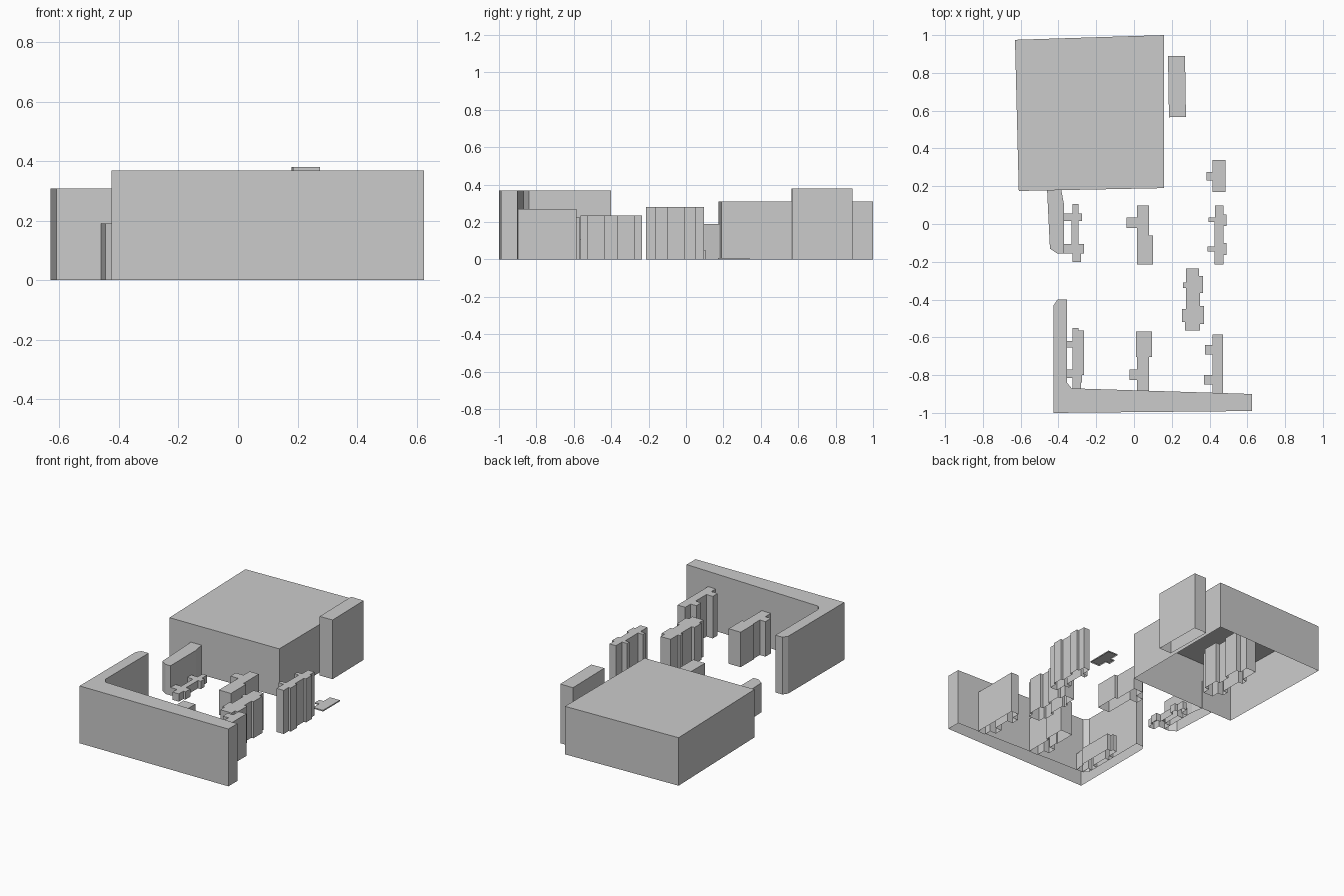
import bpy
import bmesh


def block(name, outline, height):
    """Extrude a plan outline into walls and a flat roof, open underneath."""
    area = sum(a[0] * b[1] - b[0] * a[1]
               for a, b in zip(outline, outline[1:] + outline[:1]))
    if area < 0:
        outline = outline[::-1]
    bm = bmesh.new()
    low = [bm.verts.new((x, y, 0)) for x, y in outline]
    top = [bm.verts.new((x, y, height)) for x, y in outline]
    n = len(outline)
    for i in range(n):
        j = (i + 1) % n
        bm.faces.new((low[i], low[j], top[j], top[i]))
    bm.faces.new(top)
    mesh = bpy.data.meshes.new(name)
    bm.to_mesh(mesh)
    bm.free()
    bpy.context.collection.objects.link(bpy.data.objects.new(name, mesh))


def terrace(name, height, y_top, strips):
    """Stepped row of houses: strips of (x_left, x_right, y_end), back to front."""
    left, right, y = [], [], y_top
    for xl, xr, y_end in strips:
        for side, x in ((left, xl), (right, xr)):
            if len(side) > 1 and side[-1][0] == x:
                side.pop()              # merge straight runs
            else:
                side.append((x, y))
            side.append((x, y_end))
        y = y_end
    block(name, left + right[::-1], height)


# Large blocks
block("main_hall", [(-.61, .175), (.16, .19), (.16, 1), (-.63, .975)], .308)
block("hall_annex", [(.185, .565), (.275, .567), (.27, .89), (.18, .89)], .38)
block("corner_block", [(-.425, -1), (.625, -.99), (.625, -.9), (-.33, -.87),
                       (-.355, -.84), (-.355, -.4), (-.405, -.4), (-.425, -.43)], .368)
block("side_wing", [(-.46, .178), (-.385, .18), (-.37, .1), (-.37, -.157),
                    (-.405, -.157), (-.445, -.13)], .19)

# Stepped terraces, upper row
terrace("terrace_back_left", .05, .105, [
    (-.325, -.295, .055), (-.37, -.275, .015), (-.33, -.295, -.105),
    (-.37, -.265, -.155), (-.325, -.28, -.2)])
terrace("terrace_back_middle", .16, .097, [
    (.015, .08, .035), (-.04, .08, -.02), (.015, .08, -.06), (.015, .1, -.215)])
terrace("terrace_back_right", .28, .097, [
    (.43, .475, .05), (.43, .49, .035), (.395, .49, .01), (.425, .49, -.01),
    (.425, .475, -.1), (.425, .49, -.12), (.39, .49, -.145),
    (.425, .49, -.165), (.425, .475, -.215)])
terrace("low_slab", .008, .34, [
    (.415, .485, .275), (.385, .485, .23), (.415, .485, .17)])

# Stepped terraces, lower row
terrace("terrace_centre", .235, -.235, [
    (.275, .345, -.275), (.275, .365, -.31), (.26, .365, -.34), (.275, .365, -.365),
    (.275, .35, -.435), (.275, .37, -.45), (.255, .37, -.52), (.27, .37, -.53),
    (.27, .35, -.565)])
terrace("terrace_front_left", .11, -.55, [
    (-.325, -.295, -.565), (-.325, -.265, -.62), (-.355, -.265, -.655),
    (-.325, -.265, -.77), (-.355, -.265, -.8), (-.355, -.275, -.815),
    (-.325, -.275, -.84), (-.325, -.28, -.87)])
terrace("terrace_front_middle", .225, -.568, [
    (.01, .095, -.705), (.015, .08, -.77), (-.025, .08, -.825), (.015, .08, -.885)])
terrace("terrace_front_right", .27, -.585, [
    (.415, .47, -.64), (.375, .47, -.69), (.415, .47, -.8), (.37, .47, -.85),
    (.415, .47, -.9)])

# Terrace enclosed beneath the hall roof, seen only from below
terrace("inner_terrace", .27, .72, [
    (-.35, -.28, .66), (-.35, -.25, .6), (-.38, -.25, .56), (-.35, -.27, .48),
    (-.35, -.24, .42), (-.38, -.24, .38), (-.34, -.27, .33)])
